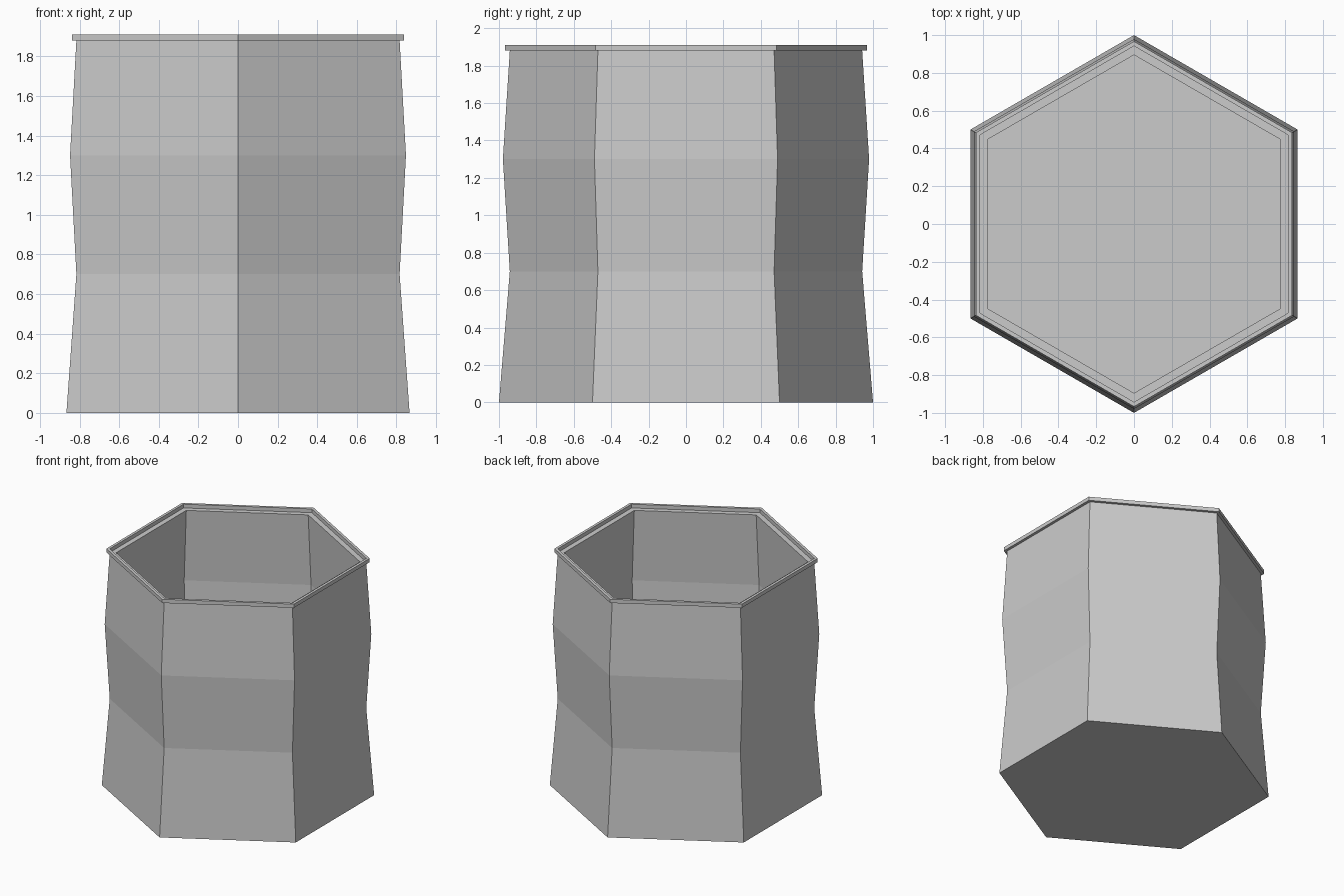
import bpy, bmesh
from math import sin, cos, pi

if "Cube" in bpy.data.objects:
    bpy.data.objects.remove(bpy.data.objects["Cube"])

SIDES = 6


def lathe(name, profile, closed=False):
    """Sweep a (radius, z) profile round a hexagon; cap the ends unless closed."""
    bm = bmesh.new()
    rings = []
    for r, z in profile:
        angles = [pi / 2 + 2 * pi * i / SIDES for i in range(SIDES)]
        rings.append([bm.verts.new((r * cos(a), r * sin(a), z)) for a in angles])
    pairs = list(zip(rings, rings[1:]))
    if closed:
        pairs.append((rings[-1], rings[0]))
    else:
        bm.faces.new(rings[0])
        bm.faces.new(rings[-1])
    for low, high in pairs:
        for i in range(SIDES):
            j = (i + 1) % SIDES
            bm.faces.new((low[i], low[j], high[j], high[i]))
    bmesh.ops.recalc_face_normals(bm, faces=bm.faces)
    mesh = bpy.data.meshes.new(name)
    bm.to_mesh(mesh)
    bm.free()
    obj = bpy.data.objects.new(name, mesh)
    bpy.context.collection.objects.link(obj)
    return obj


# Hollow pot body: outer wall going up, then inner wall going down to the floor
WALL, FLOOR = 0.047, 0.05
outer = [(1.0, 0), (0.942, 0.7), (0.979, 1.3), (0.942, 1.88)]
inner = [(r - WALL, max(z, FLOOR)) for r, z in reversed(outer)]
lathe("pot_body", outer + inner)

# Thin raised rim overhanging the outer wall, leaving a ledge inside
lathe("rim", [(0.942, 1.88), (0.967, 1.88), (0.967, 1.91), (0.942, 1.91)], closed=True)
